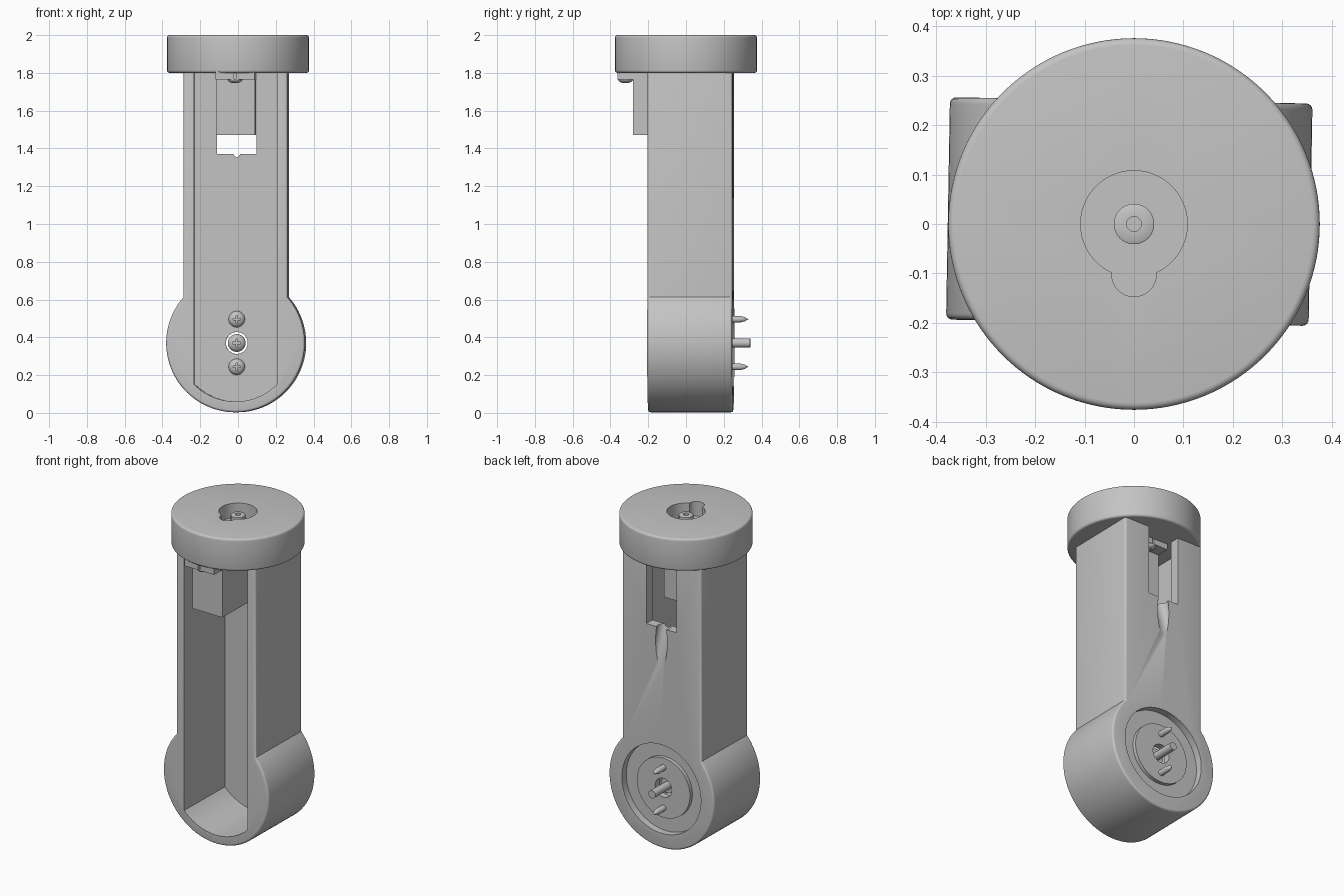
import bpy, bmesh
from math import pi, sin, cos, atan2, acos, radians
from mathutils import Matrix, Vector

old = bpy.data.objects.get("Cube")
if old:
    bpy.data.objects.remove(old, do_unlink=True)

grey = bpy.data.materials.new("plain grey")
grey.use_nodes = True
grey.diffuse_color = (0.55, 0.55, 0.55, 1)
grey.node_tree.nodes["Principled BSDF"].inputs["Base Color"].default_value = (0.55, 0.55, 0.55, 1)

# main layout
CX, PIVOT_Z, PIVOT_R, HALF_W = -0.01, 0.37, 0.367, 0.275
FRONT, BACK, FLOOR = -0.2, 0.25, 0.19
CAP_LOW = 1.8
TILT = Matrix.Rotation(radians(-1), 4, "Z")


def finish(name, bm):
    bmesh.ops.recalc_face_normals(bm, faces=bm.faces)
    mesh = bpy.data.meshes.new(name)
    bm.to_mesh(mesh)
    bm.free()
    mesh.materials.append(grey)
    ob = bpy.data.objects.new(name, mesh)
    bpy.context.collection.objects.link(ob)
    return ob


def activate(ob):
    bpy.ops.object.select_all(action="DESELECT")
    ob.select_set(True)
    bpy.context.view_layer.objects.active = ob


def box(name, lo, hi):
    bm = bmesh.new()
    size = Vector(hi) - Vector(lo)
    mid = (Vector(hi) + Vector(lo)) / 2
    bmesh.ops.create_cube(bm, size=1, matrix=Matrix.Translation(mid) @ Matrix.Diagonal((*size, 1)))
    return finish(name, bm)


def rod(name, a, b, r1, r2=None, sides=48):
    """Cylinder or cone from point a to point b."""
    a, b = Vector(a), Vector(b)
    turn = (b - a).to_track_quat("Z", "Y").to_matrix().to_4x4()
    bm = bmesh.new()
    bmesh.ops.create_cone(bm, cap_ends=True, segments=sides, radius1=r1,
                          radius2=r1 if r2 is None else r2, depth=(b - a).length,
                          matrix=Matrix.Translation((a + b) / 2) @ turn)
    return finish(name, bm)


def lathe(name, profile, place, sides=32):
    """Spin a list of (radius, height) points around local z."""
    bm = bmesh.new()
    verts = [bm.verts.new((r, 0, h)) for r, h in profile]
    edges = [bm.edges.new(p) for p in zip(verts, verts[1:])]
    bmesh.ops.spin(bm, geom=verts + edges, cent=(0, 0, 0), axis=(0, 0, 1),
                   angle=2 * pi, steps=sides)
    bmesh.ops.remove_doubles(bm, verts=bm.verts, dist=0.0001)
    bm.transform(place)
    return finish(name, bm)


def arm_shape(name, half, radius, y0, y1, top):
    """Straight arm with a round lower end, extruded along y."""
    start = -acos(half / radius)
    if half == HALF_W:
        start = -start
    sweep = -pi - 2 * start
    pts = [(half, top)]
    for i in range(73):
        a = start + sweep * i / 72
        pts.append((radius * cos(a), PIVOT_Z + radius * sin(a)))
    pts.append((-half, top))
    bm = bmesh.new()
    face = bm.faces.new([bm.verts.new((CX + x, y0, z)) for x, z in pts])
    out = bmesh.ops.extrude_face_region(bm, geom=[face])["geom"]
    bmesh.ops.translate(bm, vec=(0, y1 - y0, 0),
                        verts=[g for g in out if isinstance(g, bmesh.types.BMVert)])
    return finish(name, bm)


def bevel(ob, width):
    mod = ob.modifiers.new("bevel", "BEVEL")
    mod.width, mod.segments, mod.limit_method = width, 4, "ANGLE"
    mod.angle_limit = radians(60)
    activate(ob)
    bpy.ops.object.modifier_apply(modifier=mod.name)


def boolean(ob, tools, operation="DIFFERENCE"):
    for tool in tools:
        mod = ob.modifiers.new("cut", "BOOLEAN")
        mod.object, mod.operation, mod.solver = tool, operation, "EXACT"
        activate(ob)
        bpy.ops.object.modifier_apply(modifier=mod.name)
        bpy.data.objects.remove(tool, do_unlink=True)


def smooth(ob):
    activate(ob)
    bpy.ops.object.shade_smooth_by_angle(angle=radians(35))


# hollow arm with back window, tool groove and round recess at the pivot
arm = arm_shape("arm", HALF_W, PIVOT_R, FRONT, BACK, CAP_LOW + 0.02)
bevel(arm, 0.013)
pivot = lambda y: (CX, y, PIVOT_Z)
boolean(arm, [
    arm_shape("cavity", 0.22, 0.31, FRONT - 0.1, FLOOR, CAP_LOW + 0.1),
    box("window", (CX - 0.105, 0.1, 1.37), (CX + 0.105, 0.4, 1.9)),
    rod("groove", (CX, 0.12, 1.76), (CX, 0.339, 0.96), 0.04),
    rod("recess", pivot(0.207), pivot(0.4), 0.275, sides=96),
])
horn = rod("pivot_disc", pivot(0.2), pivot(0.23), 0.185, sides=64)
boolean(arm, [horn], "UNION")
boolean(arm, [rod("pivot_hole", pivot(0.1), pivot(0.4), 0.058)])

# round cap with a keyhole opening
cap = rod("cap", (0, 0, CAP_LOW), (0, 0, 2), 0.376, sides=128)
bevel(cap, 0.014)
boolean(cap, [
    rod("round_opening", (0, 0, 1.91), (0, 0, 2.1), 0.108, sides=64),
    rod("opening_notch", (0, -0.102, 1.91), (0, -0.102, 2.1), 0.045),
])

# output shaft with a hollow tip
shaft = lathe("output_shaft", [(0, 1.9), (0.041, 1.9), (0.041, 1.978), (0.038, 1.98),
                               (0.015, 1.98), (0.015, 1.94), (0, 1.94)], Matrix.Identity(4))

# motor block with mounting tabs at both ends
motor = box("motor_block", (CX - 0.102, -0.28, 1.47), (CX + 0.104, 0.08, CAP_LOW + 0.01))
tabs = box("motor_tabs", (CX - 0.102, -0.36, 1.765), (CX + 0.104, 0.16, CAP_LOW + 0.01))
boolean(tabs, [box("slot", (CX - 0.006, y, 1.7), (CX + 0.006, y + 0.05, 1.9)) for y in (-0.38, 0.13)])
turned = [arm, motor, tabs]


def screw(name, place, head_r, dome, shank_r, length, tip):
    """Domed screw whose head faces local +z, with a cross recess."""
    outline = [(head_r * cos(a), dome * sin(a)) for a in [pi / 2 * i / 8 for i in range(8, -1, -1)]]
    outline[0] = (0, dome)
    outline += [(shank_r, 0), (shank_r, tip - length), (shank_r * 0.65, tip * 0.45 - length),
                (0, -length)]
    ob = lathe(name, outline, Matrix.Identity(4))
    w, t = head_r * 0.45, head_r * 0.09
    boolean(ob, [box("cross", (-x, -y, dome * 0.45), (x, y, dome * 2)) for x, y in ((w, t), (t, w))])
    ob.data.transform(place)
    smooth(ob)
    turned.append(ob)


facing_front = Matrix.Rotation(pi / 2, 4, "X")
for label, dz in (("upper", 0.126), ("lower", -0.126)):
    screw(label + "_pivot_screw", Matrix.Translation((CX, FLOOR, PIVOT_Z + dz)) @ facing_front,
          0.043, 0.03, 0.018, 0.14, 0.045)
screw("centre_pivot_screw", Matrix.Translation(pivot(FLOOR)) @ facing_front,
      0.047, 0.032, 0.024, 0.15, 0)
for label, y in (("front", -0.32), ("back", 0.12)):
    screw(label + "_tab_screw", Matrix.Translation((CX, y, 1.767)) @ Matrix.Rotation(pi, 4, "X"),
          0.04, 0.022, 0.016, 0.06, 0.01)

# the arm assembly sits slightly turned under the cap
for ob in turned:
    ob.data.transform(TILT)
for ob in (arm, cap, shaft):
    smooth(ob)
